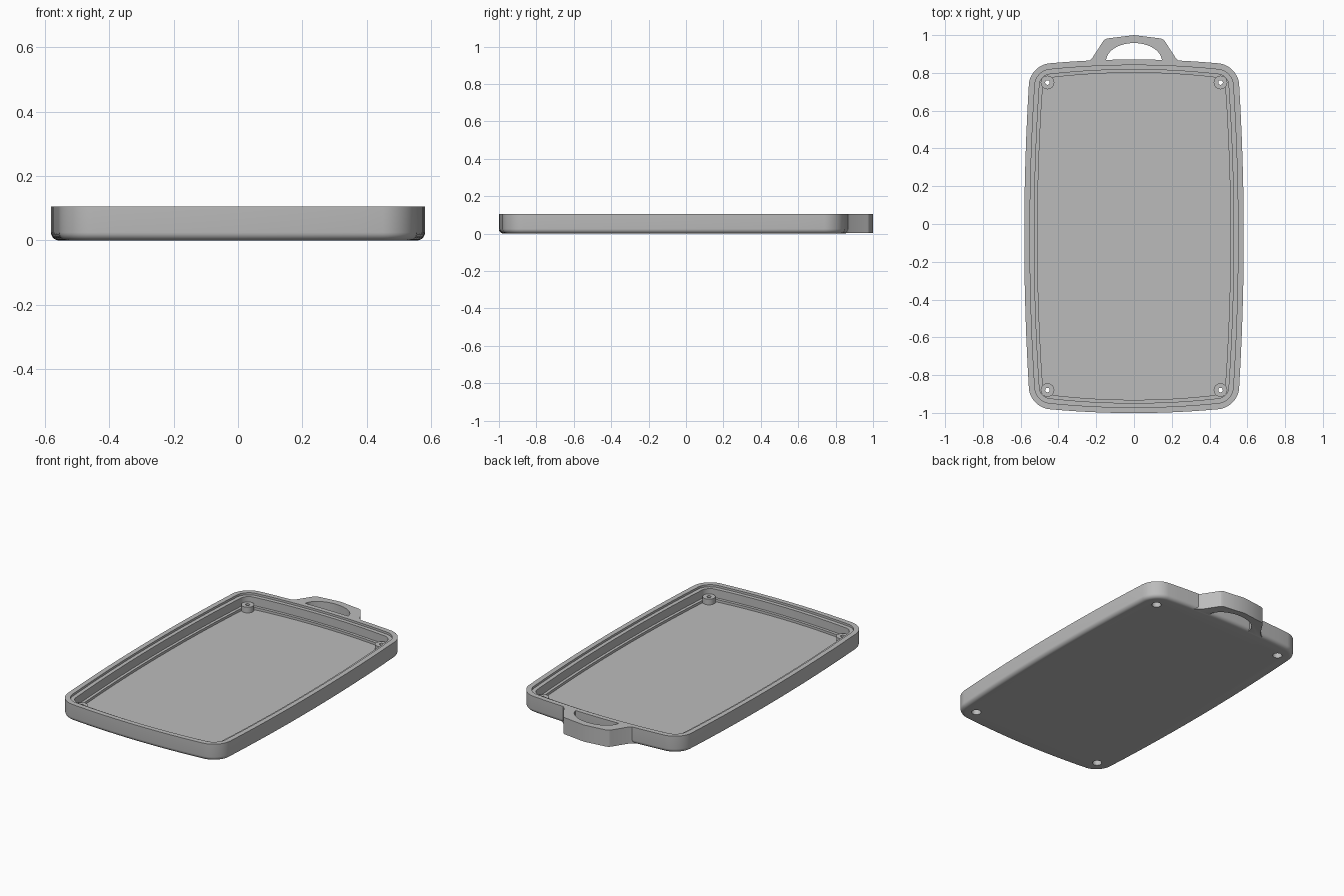
import bpy, bmesh
from math import sin, cos, pi, radians

cube = bpy.data.objects.get("Cube")
if cube:
    bpy.data.objects.remove(cube, do_unlink=True)

CY, HX, HY, BOW, R, TOP = -0.065, 0.55, 0.905, 0.031, 0.10, 0.105

grey = bpy.data.materials.new("plain_grey")
grey.use_nodes = True
colour = (0.5, 0.5, 0.5, 1)
grey.diffuse_color = colour
grey.node_tree.nodes["Principled BSDF"].inputs["Base Color"].default_value = colour


def make_object(name, bm):
    bmesh.ops.recalc_face_normals(bm, faces=bm.faces)
    mesh = bpy.data.meshes.new(name)
    bm.to_mesh(mesh)
    bm.free()
    mesh.materials.append(grey)
    obj = bpy.data.objects.new(name, mesh)
    bpy.context.collection.objects.link(obj)
    return obj


def loft(name, rings):
    """Skin a stack of equal-length closed rings and cap both ends."""
    bm = bmesh.new()
    loops = [[bm.verts.new(p) for p in ring] for ring in rings]
    n = len(loops[0])
    for a, b in zip(loops, loops[1:]):
        for i in range(n):
            j = (i + 1) % n
            bm.faces.new((a[i], a[j], b[j], b[i]))
    bm.faces.new(loops[0])
    bm.faces.new(loops[-1])
    return make_object(name, bm)


def prism(name, outline, z0, z1):
    return loft(name, [[(x, y, z) for x, y in outline] for z in (z0, z1)])


def disc(x, y, r, sides=32):
    return [(x + r * cos(2 * pi * i / sides), y + r * sin(2 * pi * i / sides))
            for i in range(sides)]


def tray_ring(inset, z, corner_steps=10, side_steps=12):
    """Rounded rectangle whose four sides bow gently outward."""
    hx, hy, r = HX - inset, HY - inset, R - inset
    base = []
    for k, (sx, sy) in enumerate(((1, 1), (-1, 1), (-1, -1), (1, -1))):
        for i in range(corner_steps + 1):
            a = pi / 2 * (k + i / corner_steps)
            base.append((sx * (hx - r) + r * cos(a), sy * (hy - r) + r * sin(a)))
    points = []
    for i, (x, y) in enumerate(base):
        points.append((x, y))
        if i % (corner_steps + 1) == corner_steps:
            nx, ny = base[(i + 1) % len(base)]
            for s in range(1, side_steps):
                t = s / side_steps
                points.append((x + (nx - x) * t, y + (ny - y) * t))
    ring = []
    for x, y in points:
        u, v = x / hx, y / hy
        ring.append((x + BOW * u * (1 - v * v), CY + y + BOW * v * (1 - u * u), z))
    return ring


def combine(target, other, operation):
    mod = target.modifiers.new(operation.title(), "BOOLEAN")
    mod.operation, mod.solver, mod.object = operation, "EXACT", other
    bpy.context.view_layer.objects.active = target
    bpy.ops.object.modifier_apply(modifier=mod.name)
    bpy.data.objects.remove(other, do_unlink=True)


# Tray shell: rounded bottom edge, wall, lid rebate, inner ledge and floor
fillet = 0.025
profile = [(fillet * (1 - sin(a)), fillet * (1 - cos(a)))
           for a in (radians(15 * i) for i in range(7))]
profile += [(0, TOP), (0.03, TOP), (0.03, 0.092), (0.053, 0.092),
            (0.053, 0.04), (0.07, 0.04), (0.07, 0.025)]
tray = loft("tray", [tray_ring(d, z) for d, z in profile])

# Carrying handle: faceted outer edge around a half-oval opening
half = [(0.262, 0.848), (0.24, 0.862), (0.222, 0.877), (0.165, 0.965),
        (0.157, 0.975), (0.143, 0.982)]
outer = half + [(0, 1.0)] + [(-x, y) for x, y in reversed(half)]
steps = 24
opening = [(-0.148 * cos(pi * i / steps), 0.862 + 0.096 * sin(pi * i / steps))
           for i in range(steps + 1)]
grip = outer + [(-0.148, 0.848)] + opening + [(0.148, 0.848)]
combine(tray, prism("handle", grip, 0.002, TOP), "UNION")

# Screw posts in the corners, drilled through and counterbored from below
for sx in (-1, 1):
    for sy in (-1, 1):
        x, y = sx * 0.458, CY + sy * 0.814
        combine(tray, prism("screw_post", disc(x, y, 0.036), 0.012, 0.06), "UNION")
        combine(tray, prism("counterbore", disc(x, y, 0.027), -0.02, 0.035), "DIFFERENCE")
        combine(tray, prism("screw_hole", disc(x, y, 0.012), -0.02, 0.08), "DIFFERENCE")

# Smooth the rounded walls, keep hard edges crisp
bpy.ops.object.select_all(action="DESELECT")
tray.select_set(True)
bpy.context.view_layer.objects.active = tray
bpy.ops.object.shade_smooth_by_angle(angle=radians(22))
